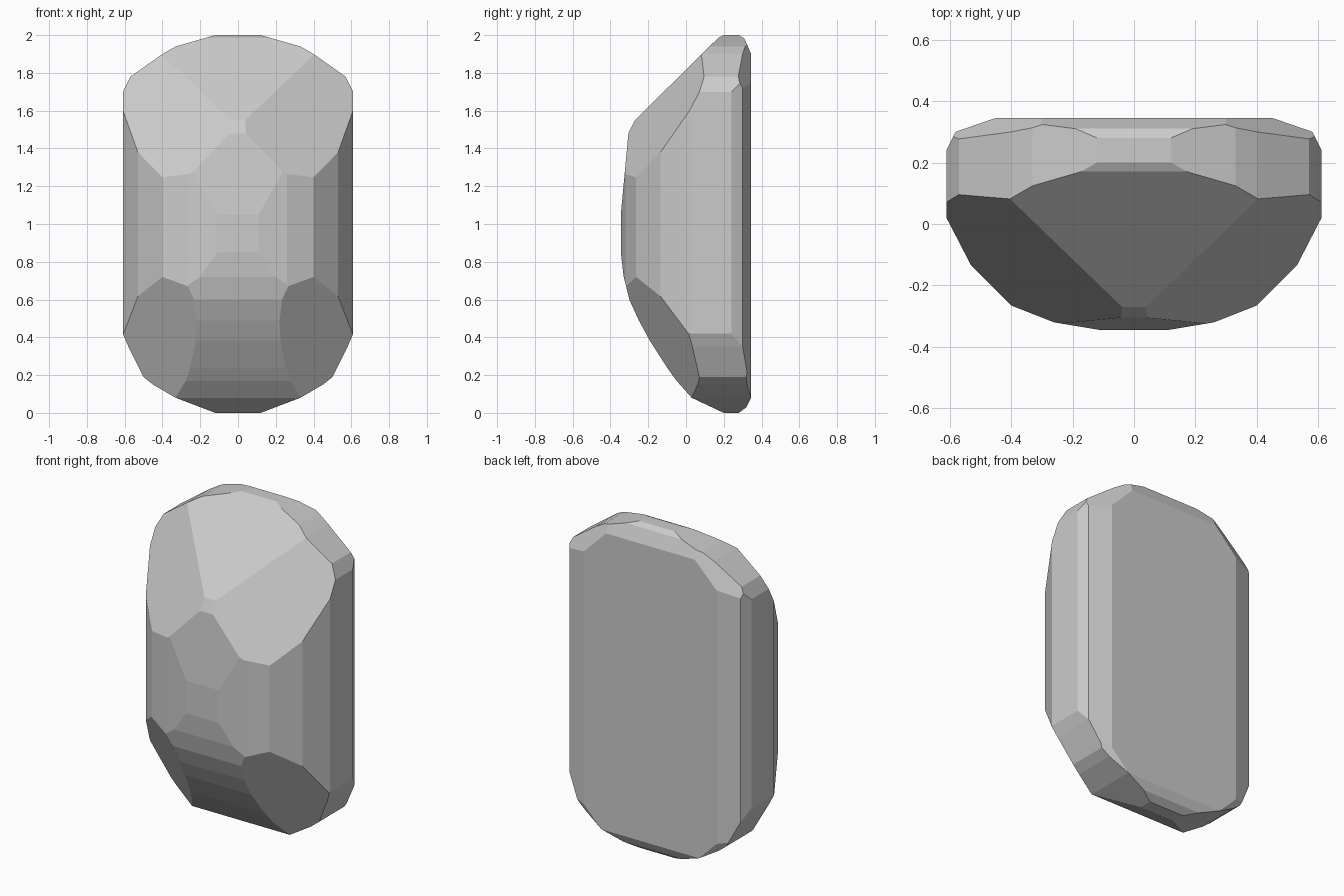
import bpy, bmesh
from mathutils import Vector

if "Cube" in bpy.data.objects:
    bpy.data.objects.remove(bpy.data.objects["Cube"])

# Convex outlines, counter-clockwise, read off the three elevations
front = [(-.12, 0), (.12, 0), (.33, .08), (.45, .15), (.5, .19), (.58, .35), (.61, .42),
         (.61, 1.7), (.57, 1.78), (.4, 1.9), (.33, 1.94), (.12, 2), (-.12, 2)]      # x, z
plan = [(-.11, -.345), (.11, -.345), (.26, -.32), (.4, -.265), (.53, -.135),
        (.61, .02), (.61, .24), (.58, .3), (.45, .345), (-.45, .345)]               # x, y
side = [(-.345, 1.05), (-.345, .85), (-.33, .72), (-.3, .6), (-.25, .49), (-.19, .38),
        (-.1, .24), (-.05, .17), (.03, .08), (.2, 0), (.28, 0), (.32, .03), (.345, .08),
        (.345, 1.9), (.31, 1.98), (.28, 2), (.2, 2), (.17, 1.985), (-.27, 1.55),
        (-.305, 1.48), (-.345, 1.05)]                                               # y, z

# Oversized block to be carved
bm = bmesh.new()
bmesh.ops.create_cube(bm, size=4)


def cut(point, normal):
    """Slice away everything beyond a plane and cap the opening."""
    res = bmesh.ops.bisect_plane(bm, geom=bm.verts[:] + bm.edges[:] + bm.faces[:], dist=1e-5,
                                 plane_co=point, plane_no=normal, clear_outer=True)
    edges = [e for e in res["geom_cut"] if isinstance(e, bmesh.types.BMEdge) and e.is_boundary]
    if edges:
        bmesh.ops.contextual_create(bm, geom=edges)


def cut_both(point, normal):
    for s in (1, -1):
        cut(Vector((s * point[0], point[1], point[2])), Vector((s * normal[0], normal[1], normal[2])))


def cut_outline(points, to3d, mirrored):
    for a, b in zip(points, points[1:]):
        n = to3d(b[1] - a[1], a[0] - b[0])
        p = to3d(*a)
        if mirrored and abs(n[0]) > 1e-6:
            cut_both(p, n)
        else:
            cut(Vector(p), Vector(n))


# Main body from the three outlines
cut_outline(front, lambda u, v: (u, 0, v), True)
cut_outline(plan, lambda u, v: (u, v, 0), True)
cut_outline(side, lambda u, v: (0, u, v), False)

# Large upper and lower corner facets on the front
cut_both((.04, -.28, 1.53), (.0989, -.2157, .1144))
cut_both((.4, -.265, .72), (.0853, -.1457, -.0762))

# Chamfered corners round the back
cut_both((.45, .345, 1.75), (1, 2.2, 1))
cut_both((.45, .345, .2), (1, 2.2, -1))

bmesh.ops.remove_doubles(bm, verts=bm.verts[:], dist=.0005)
bmesh.ops.recalc_face_normals(bm, faces=bm.faces[:])
mesh = bpy.data.meshes.new("faceted_stone")
bm.to_mesh(mesh)
bm.free()
stone = bpy.data.objects.new("faceted_stone", mesh)
bpy.context.collection.objects.link(stone)
